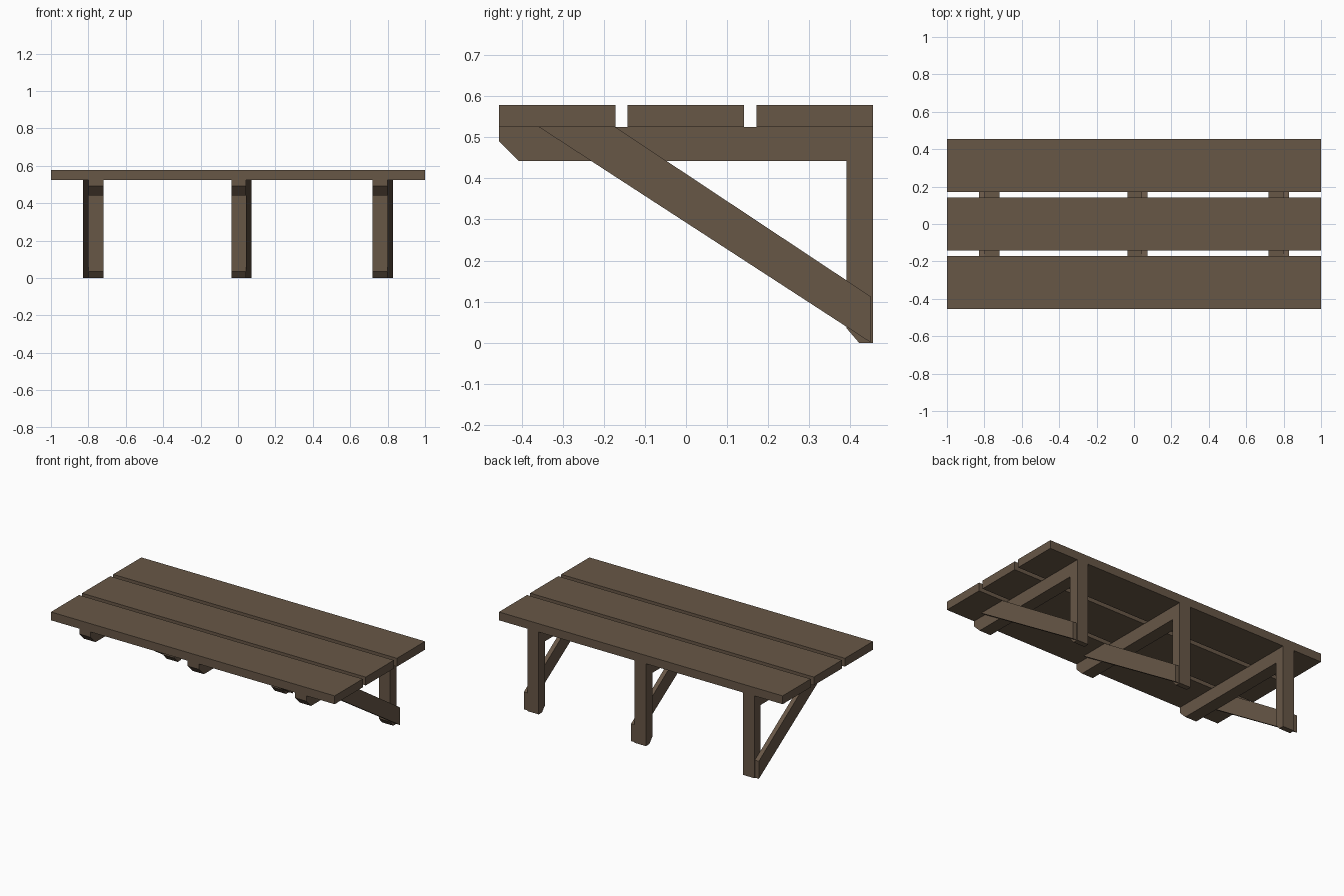
import bpy, bmesh

if "Cube" in bpy.data.objects:
    bpy.data.objects.remove(bpy.data.objects["Cube"])

wood = bpy.data.materials.new("brown wood")
wood.diffuse_color = (0.137, 0.095, 0.062, 1)
wood.use_nodes = True
wood.node_tree.nodes["Principled BSDF"].inputs["Base Color"].default_value = wood.diffuse_color


def extrude_profile(name, profile, x0, x1):
    """Solid made from a (y, z) outline swept from x0 to x1."""
    bm = bmesh.new()
    face = bm.faces.new([bm.verts.new((x0, y, z)) for y, z in profile])
    swept = bmesh.ops.extrude_face_region(bm, geom=[face])["geom"]
    verts = [v for v in swept if isinstance(v, bmesh.types.BMVert)]
    bmesh.ops.translate(bm, verts=verts, vec=(x1 - x0, 0, 0))
    bmesh.ops.recalc_face_normals(bm, faces=bm.faces[:])
    mesh = bpy.data.meshes.new(name)
    bm.to_mesh(mesh)
    bm.free()
    mesh.materials.append(wood)
    obj = bpy.data.objects.new(name, mesh)
    bpy.context.collection.objects.link(obj)
    return obj


TOP, UNDER = 0.578, 0.525

# Three planks of the top
for name, y0, y1 in (("front_plank", -0.455, -0.172),
                     ("middle_plank", -0.142, 0.141),
                     ("back_plank", 0.172, 0.455)):
    extrude_profile(name, [(y0, UNDER), (y1, UNDER), (y1, TOP), (y0, TOP)], -1, 1)

# L-shaped bracket: post and arm with chamfered ends
bracket = [(-0.455, UNDER), (-0.455, 0.491), (-0.406, 0.442), (0.39, 0.442),
           (0.39, 0.036), (0.421, 0), (0.455, 0), (0.455, UNDER)]
# Diagonal brace fixed to the side of each bracket
brace = [(-0.358, UNDER), (0.449, 0.001), (0.449, 0.113), (-0.172, UNDER)]

for side, x, brace_x in (("left", -0.80, -0.828),
                         ("middle", -0.036, 0.044),
                         ("right", 0.72, 0.80)):
    extrude_profile(side + "_bracket", bracket, x, x + 0.08)
    extrude_profile(side + "_brace", brace, brace_x, brace_x + 0.028)
